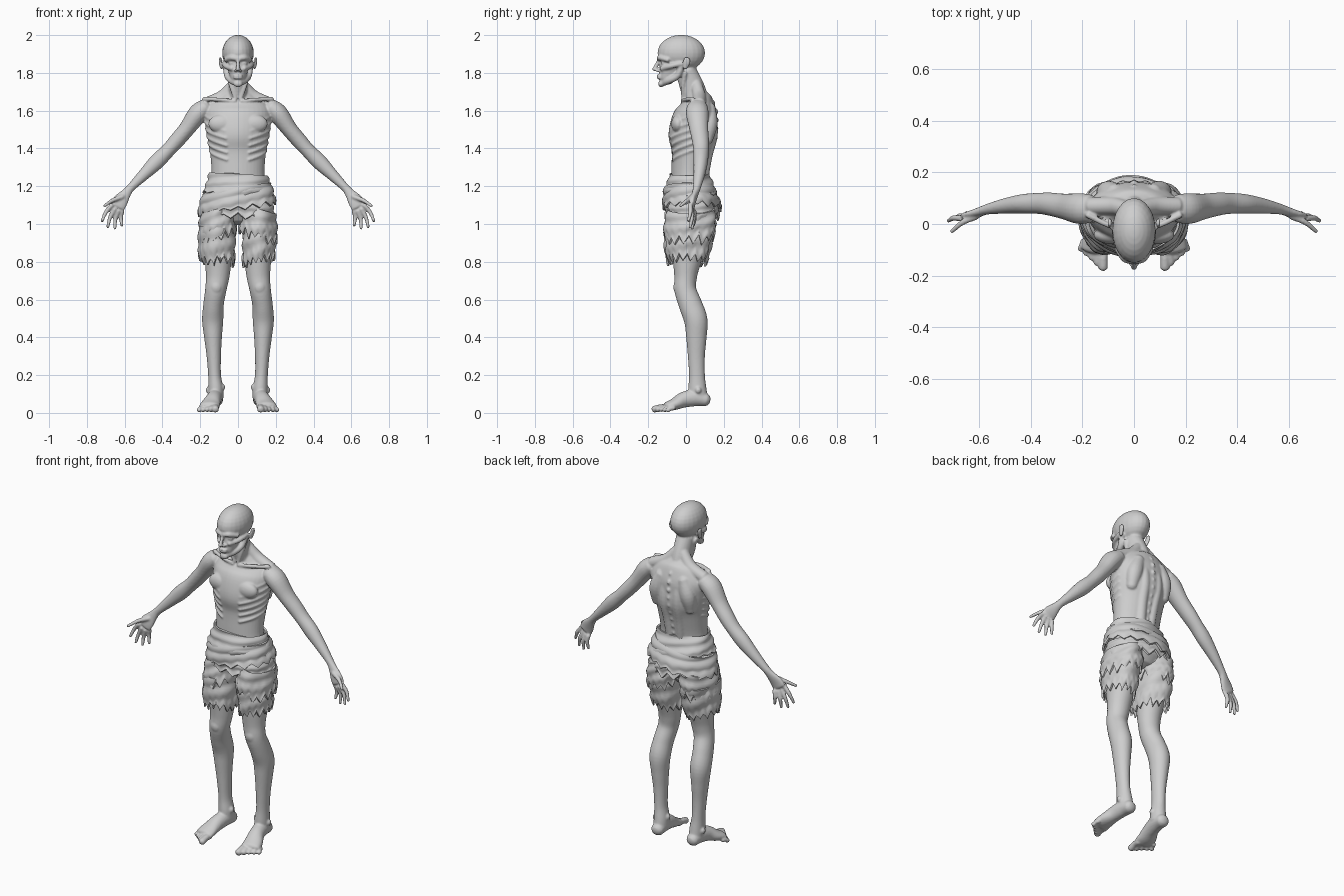
import bpy, bmesh, math, random
from mathutils import Vector, Matrix

cube = bpy.data.objects.get("Cube")
if cube:
    bpy.data.objects.remove(cube, do_unlink=True)

random.seed(7)
UP, BACK = Vector((0, 0, 1)), Vector((0, 1, 0))
grey = bpy.data.materials.new("pale grey")
grey.use_nodes = True
grey.diffuse_color = (.62, .62, .62, 1)
grey.node_tree.nodes["Principled BSDF"].inputs["Base Color"].default_value = grey.diffuse_color


def catmull(points, steps=5):
    """Resample rows of numbers along a smooth spline."""
    rows = [Vector(p) for p in points]
    rows = [rows[0] * 2 - rows[1]] + rows + [rows[-1] * 2 - rows[-2]]
    out = []
    for p, q, r, s in zip(rows, rows[1:], rows[2:], rows[3:]):
        for k in range(steps):
            t = k / steps
            out.append(q + (r - p) * (t / 2) + (p * 2 - q * 5 + r * 4 - s) * (t * t / 2)
                       + (q * 3 - p - r * 3 + s) * (t ** 3 / 2))
    return out + [rows[-2]]


def loft(bm, stations, ref=BACK, mirror=True, seg=20):
    """Round-ended limb through stations (x, y, z, width, depth)."""
    rows = catmull([tuple(p) + (p[3],) * (5 - len(p)) for p in stations])
    mids = [Vector(r[:3]) for r in rows]
    frames = []
    for i, row in enumerate(rows):
        t = (mids[min(i + 1, len(mids) - 1)] - mids[max(i - 1, 0)]).normalized()
        frames.append((mids[i], t, row[3], row[4]))
    for end, way in ((0, -1), (-1, 1)):
        c, t, a, b = frames[end]
        reach = t * way * min(a, b) * .6
        dome = [(c + reach * .7, t, a * .72, b * .72), (c + reach, t, a * .3, b * .3)]
        frames = dome[::-1] + frames if way < 0 else frames + dome
    for side in ((1, -1) if mirror else (1,)):
        rings = []
        for c, t, a, b in frames:
            u = ref.cross(t).normalized()
            v = t.cross(u)
            ring = []
            for k in range(seg):
                ang = math.tau * k / seg
                p = c + u * (a * math.cos(ang)) + v * (b * math.sin(ang))
                ring.append(bm.verts.new((p.x * side, p.y, p.z)))
            rings.append(ring)
        for lo, hi in zip(rings, rings[1:]):
            for k in range(seg):
                n = (k + 1) % seg
                bm.faces.new((lo[k], lo[n], hi[n], hi[k]))
        bm.faces.new(rings[0])
        bm.faces.new(rings[-1])


def blob(bm, centre, radii, mirror=True):
    for side in ((1, -1) if mirror else (1,)):
        place = Matrix.Translation((centre[0] * side, centre[1], centre[2]))
        bmesh.ops.create_uvsphere(bm, u_segments=24, v_segments=14, radius=1,
                                  matrix=place @ Matrix.Diagonal((*radii, 1)))


def finish(name, bm, modifiers):
    """Turn the bmesh into an object, apply its modifiers and shade it."""
    bmesh.ops.recalc_face_normals(bm, faces=bm.faces)
    mesh = bpy.data.meshes.new(name)
    bm.to_mesh(mesh)
    bm.free()
    mesh.materials.append(grey)
    obj = bpy.data.objects.new(name, mesh)
    bpy.context.collection.objects.link(obj)
    for kind, settings in modifiers:
        mod = obj.modifiers.new(kind.title(), kind)
        for key, value in settings.items():
            setattr(mod, key, value)
    bpy.ops.object.select_all(action='DESELECT')
    obj.select_set(True)
    bpy.context.view_layer.objects.active = obj
    bpy.ops.object.convert(target='MESH')
    bpy.ops.object.shade_smooth_by_angle(angle=math.radians(50))
    return obj


def section(profile, z):
    """Interpolate (y, width, depth) from a profile of rising heights."""
    z = min(max(z, profile[0][0]), profile[-1][0])
    for lo, hi in zip(profile, profile[1:]):
        if z <= hi[0]:
            f = (z - lo[0]) / (hi[0] - lo[0])
            return [p + (q - p) * f for p, q in zip(lo[1:], hi[1:])]


body = bmesh.new()

# Trunk and neck
trunk = [(1.06, .035, .15, .11), (1.12, .035, .16, .115), (1.2, .02, .15, .1),
         (1.27, .018, .14, .096), (1.38, .03, .148, .107), (1.46, .035, .162, .128),
         (1.54, .045, .175, .123), (1.6, .06, .175, .105), (1.65, .065, .14, .08), (1.68, .06, .09, .06)]
loft(body, [(0, y, z, w, d) for z, y, w, d in trunk], mirror=False, seg=40)
loft(body, [(0, .07, 1.62, .06), (0, .038, 1.71, .05, .065), (0, 0, 1.81, .052, .055)], mirror=False)
loft(body, [(.02, .055, 1.74, .03), (.08, .07, 1.675, .035), (.17, .07, 1.635, .034)])
loft(body, [(.055, -.005, 1.8, .012), (.035, -.015, 1.73, .012), (.012, -.015, 1.66, .01)])

# Collarbones, chest, ribs, shoulder blades and back
loft(body, [(.015, -.018, 1.65, .011), (.09, -.008, 1.658, .01), (.18, .035, 1.662, .012)])
blob(body, (.085, -.042, 1.53), (.072, .036, .05))
for i in range(6):
    path = []
    for k in range(6):
        ang, z = .4 + .28 * k, 1.34 + .038 * i + .012 * k
        y, w, d = section(trunk, z)
        path.append((w * math.sin(ang) * .99, y - d * math.cos(ang) * .99, z, .008))
    loft(body, path, ref=UP, seg=10)
loft(body, [(.03, .085, 1.22, .03), (.038, .11, 1.36, .03), (.042, .137, 1.48, .032), (.04, .125, 1.6, .03)])
loft(body, [(.07, .12, 1.62, .035), (.1, .125, 1.53, .045, .042), (.11, .11, 1.44, .03)])
for i in range(9):
    z = 1.28 + .045 * i
    y, w, d = section(trunk, z)
    blob(body, (0, y + d - .004, z), (.01, .01, .014), mirror=False)

# Arms
loft(body, [(.17, .06, 1.62, .045, .055), (.213, .06, 1.583, .052, .06), (.27, .068, 1.505, .043, .05),
            (.325, .077, 1.44, .041, .045), (.37, .08, 1.39, .038, .041), (.43, .078, 1.33, .041, .038),
            (.5, .07, 1.26, .031, .03), (.565, .058, 1.195, .022, .021), (.59, .05, 1.165, .026, .018),
            (.62, .038, 1.125, .04, .016), (.638, .033, 1.095, .042, .014)])

# Fingers and thumb
fingers = [((.668, .022, 1.1), (.72, .012, 1.015)), ((.652, .028, 1.08), (.69, .022, .983)),
           ((.634, .034, 1.07), (.652, .032, .975)), ((.614, .042, 1.07), (.614, .04, .99)),
           ((.61, .03, 1.145), (.708, -.03, 1.095))]
for knuckle, tip in fingers:
    a, b = Vector(knuckle), Vector(tip)
    mid = (a + b) / 2 + Vector((.006, .006, .004))
    loft(body, [(*a, .013), (*mid, .011), (*b, .008)], ref=BACK, seg=12)

# Legs with kneecaps and ankle bones
loft(body, [(.095, .035, 1.05, .08, .11), (.105, .02, .92, .08, .1), (.105, .005, .8, .07, .075),
            (.108, -.002, .72, .062, .06), (.118, -.003, .65, .056, .058), (.13, .025, .57, .054, .062),
            (.134, .052, .49, .056, .062), (.132, .055, .4, .047, .054), (.128, .055, .3, .038, .045),
            (.124, .058, .2, .034, .042), (.118, .06, .13, .04, .048), (.116, .065, .08, .04, .05)], seg=28)
blob(body, (.115, -.043, .665), (.032, .024, .038))
blob(body, (.157, .065, .12), (.014, .016, .018))
blob(body, (.082, .055, .135), (.014, .016, .018))

# Feet and toes
loft(body, [(.115, .108, .068, .036, .034), (.12, .05, .08, .04, .045), (.13, -.01, .07, .042, .042),
            (.145, -.06, .047, .052, .032), (.152, -.1, .034, .055, .024)], ref=UP)
for i in range(5):
    f = i / 4
    base = Vector((.118, -.1, .03)).lerp(Vector((.195, -.065, .025)), f)
    tip = Vector((.12, -.17, .019)).lerp(Vector((.207, -.098, .013)), f)
    r = .019 - .006 * min(1, f * 2)
    loft(body, [(*base, r), (*((base + tip) / 2 + UP * .004), r * .9), (*tip, r)], ref=UP, seg=12)

# Skull, face and jaw
blob(body, (0, -.025, 1.905), (.084, .126, .096), mirror=False)
loft(body, [(0, -.065, 1.87, .068, .065), (0, -.085, 1.81, .052, .058), (0, -.105, 1.765, .038, .04)], mirror=False)
loft(body, [(0, -.128, 1.745, .018), (.035, -.09, 1.76, .018), (.056, -.045, 1.785, .017),
            (.067, -.02, 1.84, .015)], ref=UP)
loft(body, [(.03, -.13, 1.822, .013), (.064, -.08, 1.836, .014), (.075, -.02, 1.85, .012)], ref=UP)
loft(body, [(.004, -.143, 1.874, .013), (.035, -.135, 1.88, .014), (.066, -.095, 1.868, .012)], ref=UP)
loft(body, [(0, -.143, 1.868, .009), (0, -.157, 1.84, .01), (0, -.168, 1.817, .012)], mirror=False)
blob(body, (.013, -.15, 1.812), (.009, .012, .008))
blob(body, (.033, -.118, 1.852), (.017, .015, .012))
for z in (1.786, 1.773):
    blob(body, (0, -.14, z), (.026, .015, .006), mirror=False)
blob(body, (0, -.132, 1.742), (.024, .016, .018), mirror=False)

# Ears
loft(body, [(.087, -.005, 1.825, .008, .012), (.093, .003, 1.855, .008, .02), (.094, .005, 1.878, .007, .016)])

finish("body", body, [("REMESH", dict(mode='VOXEL', voxel_size=.0055, use_smooth_shade=True)),
                      ("SMOOTH", dict(factor=.5, iterations=3))])

# Torn cloth wraps
hips = [(.95, .03, .195, .13), (1.0, .03, .195, .135), (1.1, .03, .187, .138),
        (1.18, .022, .173, .125), (1.27, .016, .148, .1)]
thigh = [(.76, 0, .072, .084), (.9, .012, .085, .115), (1.0, .022, .088, .125), (1.1, .028, .08, .12)]


def wrap(name, profile, top, drop, tilt=0, jag=.03, cx=0, grow=0):
    """Band of cloth around a profile with a ragged lower hem."""
    cols, rows, tips = 96, 12, 32
    hem = [jag * random.uniform(.5, 1) if i % 2 else jag * random.uniform(-.4, .2) for i in range(tips)]
    phase = random.uniform(0, math.tau)
    bm = bmesh.new()
    grid = []
    for j in range(rows + 1):
        t, ring = j / rows, []
        for i in range(cols):
            ang = math.tau * i / cols
            k, f = divmod(i * tips / cols, 1)
            ragged = hem[int(k)] * (1 - f) + hem[(int(k) + 1) % tips] * f
            z = top + tilt * math.cos(ang) - t * drop - ragged * t ** 3
            y, w, d = section(profile, z)
            fold = .004 * math.sin(t * 13 + 2 * ang + phase) + .003 * math.sin(5 * ang + phase + 3 * t)
            out = grow + .008 * t + fold
            ring.append(bm.verts.new((cx + (w + out) * math.cos(ang), y + (d + out) * math.sin(ang), z)))
        grid.append(ring)
    for a, b in zip(grid, grid[1:]):
        for i in range(cols):
            n = (i + 1) % cols
            bm.faces.new((a[i], b[i], b[n], a[n]))
    finish(name, bm, [("SOLIDIFY", dict(thickness=.01, offset=-1))])


wrap("hip_cloth_lower", hips, 1.14, .09, tilt=-.02, jag=.035)
wrap("hip_sash", hips, 1.19, .1, tilt=.03, jag=.025, grow=.002)
wrap("waist_wrap", hips, 1.265, .1, tilt=-.008, jag=.01, grow=.004)
for label, side in (("left", 1), ("right", -1)):
    wrap(label + "_thigh_wrap_lower", thigh, .98, .16, tilt=side * .01, jag=.045, cx=side * .11)
    wrap(label + "_thigh_wrap_upper", thigh, 1.08, .13, tilt=side * -.025, jag=.045, cx=side * .108, grow=.006)
